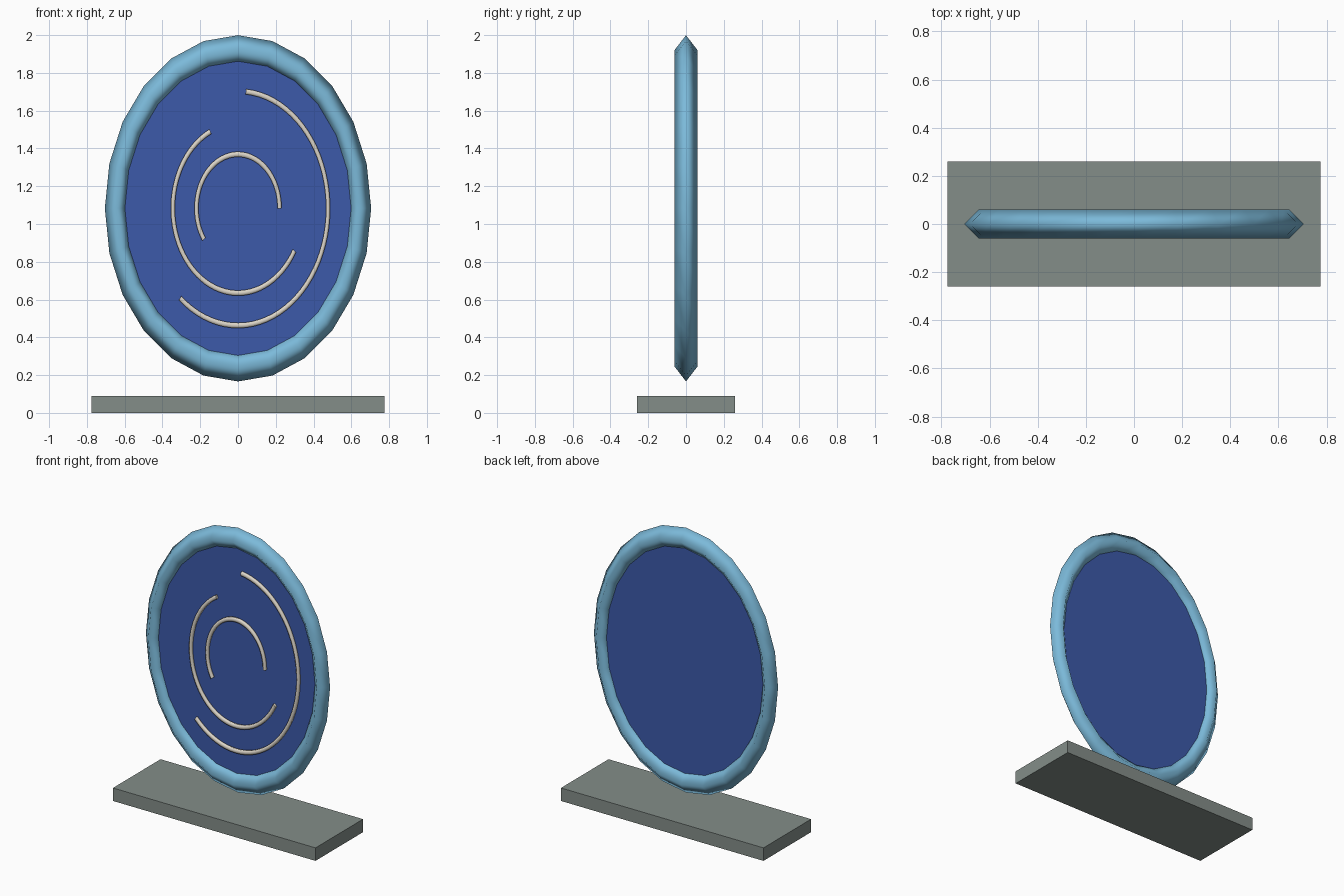
import bpy
import math

if "Cube" in bpy.data.objects:
    bpy.data.objects.remove(bpy.data.objects["Cube"])

CENTRE_Z = 1.083
STRETCH = 1.30      # the whole oval is a circle stretched upwards


def material(name, colour):
    m = bpy.data.materials.new(name)
    m.diffuse_color = (*colour, 1)
    m.use_nodes = True
    m.node_tree.nodes["Principled BSDF"].inputs["Base Color"].default_value = m.diffuse_color
    return m


light_blue = material("light_blue", (0.20, 0.49, 0.70))
deep_blue = material("deep_blue", (0.045, 0.10, 0.40))
cream = material("cream", (0.72, 0.67, 0.58))
grey_stone = material("grey_stone", (0.23, 0.27, 0.25))


def finish(obj, name, mat, smooth=False):
    obj.name = name
    obj.data.materials.clear()
    obj.data.materials.append(mat)
    if smooth:
        obj.data.shade_smooth()


# Base slab
bpy.ops.mesh.primitive_cube_add(size=1, location=(0, 0, 0.045))
base = bpy.context.object
base.dimensions = (1.55, 0.52, 0.09)
finish(base, "base_slab", grey_stone)

# Oval frame with a diamond cross-section
bpy.ops.mesh.primitive_torus_add(major_segments=24, minor_segments=4,
                                 major_radius=0.645, minor_radius=0.06,
                                 location=(0, 0, CENTRE_Z),
                                 rotation=(math.pi / 2, 0, 0))
frame = bpy.context.object
frame.scale = (1, STRETCH, 1)
finish(frame, "oval_frame", light_blue, True)

# Thin panel filling the frame
bpy.ops.mesh.primitive_cylinder_add(vertices=24, radius=0.61, depth=0.028,
                                    location=(0, 0, CENTRE_Z),
                                    rotation=(math.pi / 2, 0, 0))
panel = bpy.context.object
panel.scale = (1, STRETCH, 1)
# start the panel's corners where the frame's corners are
finish(panel, "oval_panel", deep_blue)


# Three swirl arcs on the front, each turned 115 degrees from the last
def arc(name, radius, start, sweep=215, steps=48):
    curve = bpy.data.curves.new(name, 'CURVE')
    curve.dimensions = '3D'
    curve.bevel_depth = 0.0125
    curve.bevel_resolution = 1
    curve.use_fill_caps = True
    spline = curve.splines.new('POLY')
    spline.points.add(steps)
    for i, p in enumerate(spline.points):
        a = math.radians(start + sweep * i / steps)
        p.co = (radius * math.cos(a), 0, radius * math.sin(a), 1)
    spline.use_smooth = True
    obj = bpy.data.objects.new(name, curve)
    bpy.context.collection.objects.link(obj)
    obj.location = (0, -0.021, CENTRE_Z)
    obj.scale = (1, 1, STRETCH)
    curve.materials.append(cream)


for i, (name, radius) in enumerate((("inner_arc", 0.22), ("middle_arc", 0.345),
                                    ("outer_arc", 0.477))):
    arc(name, radius, 115 * i)
